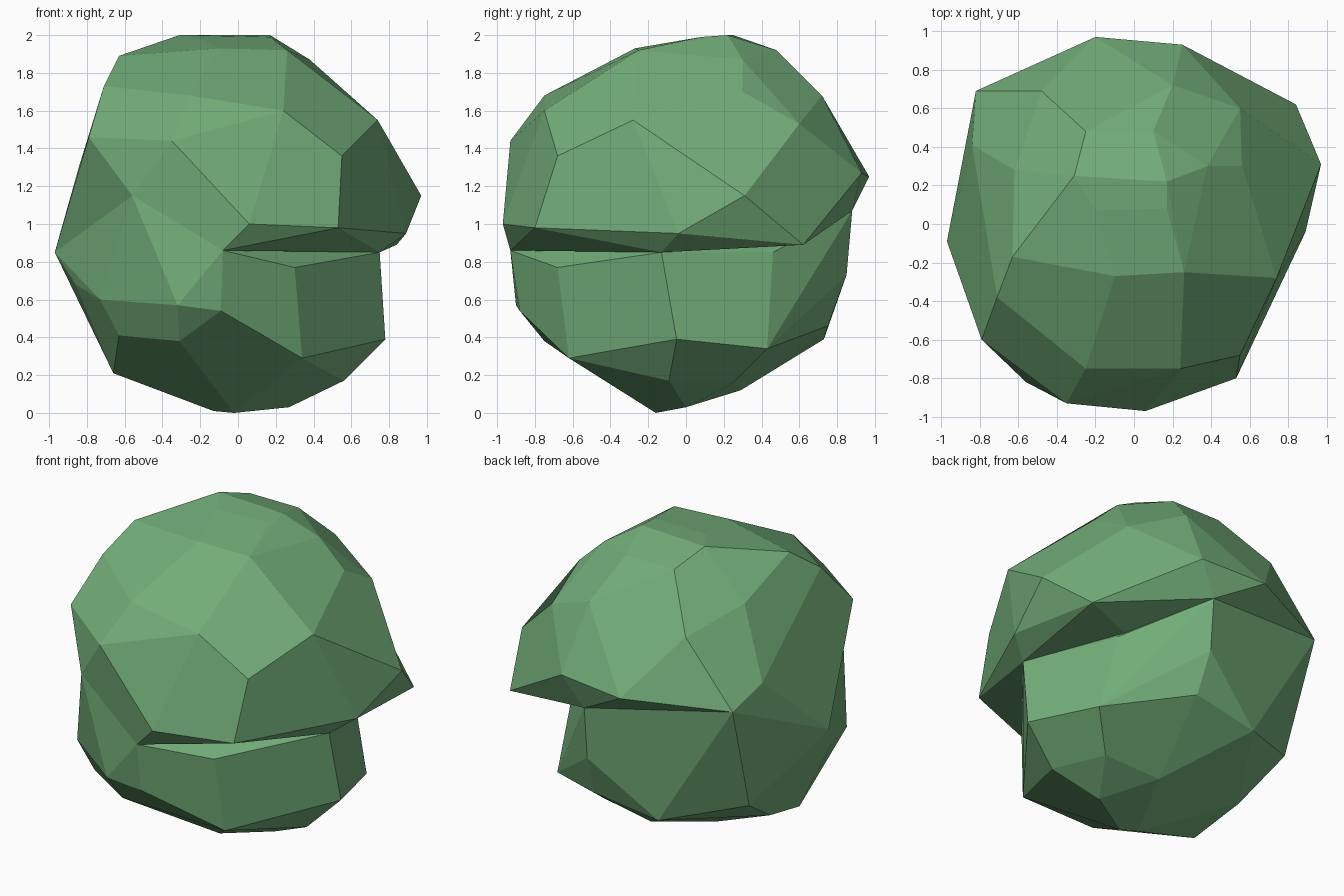
import bpy, bmesh

leaf = bpy.data.materials.new("leaf_green")
leaf.diffuse_color = (0.17, 0.42, 0.19, 1)


def faceted_clump(name, points):
    """Wrap a few landmark points in flat, mostly four-sided facets."""
    bm = bmesh.new()
    for p in points:
        bm.verts.new(p)
    bmesh.ops.convex_hull(bm, input=bm.verts[:])
    bmesh.ops.delete(bm, geom=[v for v in bm.verts if not v.link_faces], context='VERTS')
    bmesh.ops.join_triangles(bm, faces=bm.faces[:], angle_face_threshold=0.3,
                             angle_shape_threshold=1.2)
    bmesh.ops.recalc_face_normals(bm, faces=bm.faces[:])
    mesh = bpy.data.meshes.new(name)
    bm.to_mesh(mesh)
    bm.free()
    mesh.materials.append(leaf)
    obj = bpy.data.objects.new(name, mesh)
    bpy.context.collection.objects.link(obj)
    return obj


# Upper foliage with the crown, overhanging on the right and front
faceted_clump("upper_foliage", [
    (-.97, -.09, .85), (.97, .31, 1.15), (.74, -.28, 1.55), (.55, -.68, 1.36),
    (.53, -.80, .98), (.06, -.97, 1.0), (-.08, -.93, .86), (.75, -.13, .85),
    (.89, -.04, .95), (.84, .62, .89), (-.2, .97, 1.25), (.25, .93, 1.27),
    (.55, .60, 1.53), (.56, .30, 1.70), (-.82, .69, 1.22), (-.84, .41, 1.31),
    (-.79, -.60, 1.46), (-.35, -.93, 1.44), (-.25, -.75, 1.68),
    (-.56, -.82, 1.15), (-.63, -.17, 1.89), (-.71, -.38, 1.73),
    (.24, -.75, 1.60), (.26, -.25, 1.92), (-.1, -.27, 1.93),
    (.38, .3, 1.87), (.1, .48, 1.92), (-.25, .48, 1.92),
    (-.48, .69, 1.62), (.2, .72, 1.68), (.12, .88, 1.07), (-.62, .28, 1.72),
    (-.31, .25, 2.0), (.17, .22, 2.0), (-.2, .07, 1.98), (.17, .08, 1.99),
])

# Lower foliage, set back under the overhang
faceted_clump("lower_foliage", [
    (-.97, -.09, .85), (-.86, -.3, .68), (-.73, -.62, .60), (-.32, -.90, .57),
    (-.08, -.93, .86), (-.09, -.88, .54), (.30, -.68, .77), (.34, -.62, .29),
    (.75, -.13, .85), (.78, -.05, .39), (.51, .46, .85), (.63, .43, .34),
    (.56, -.09, .17), (.43, .25, .16), (-.56, -.82, 1.15), (-.66, -.23, .21),
    (-.63, -.58, .41), (-.31, -.75, .38), (-.44, -.2, .14), (-.02, -.16, 0),
    (-.13, -.12, .01), (.27, 0, .03), (.05, .29, .12), (.02, .52, .3),
    (-.31, .73, .39), (-.78, .46, .51), (.14, .75, .46), (.12, .85, .73),
    (-.82, .69, 1.22), (.12, .88, 1.07), (-.70, .13, .3),
])
